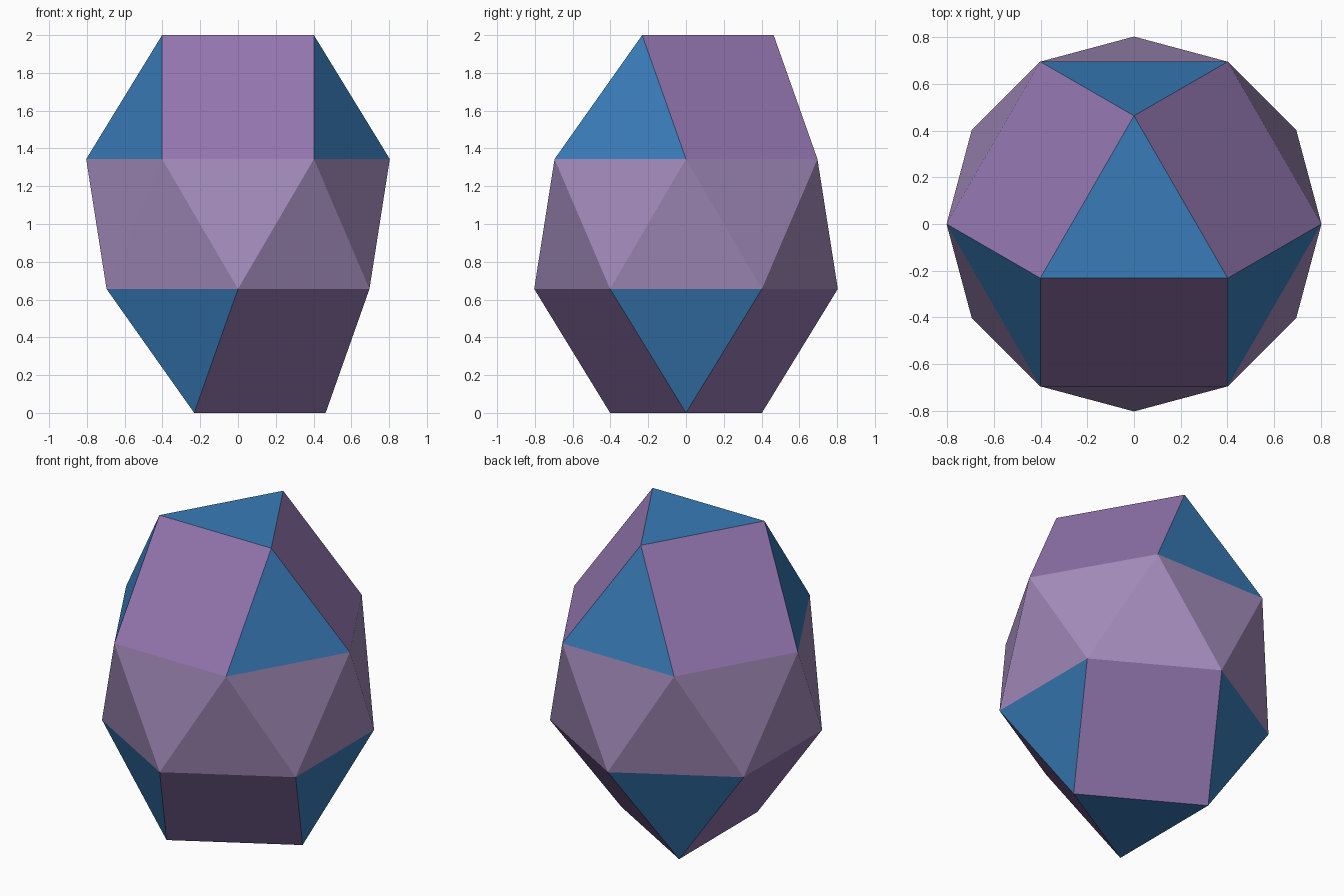
import bpy, bmesh
from math import sqrt, sin, cos, radians
from mathutils import Vector

if "Cube" in bpy.data.objects:
    bpy.data.objects.remove(bpy.data.objects["Cube"])

CUPOLA = sqrt(2 / 3)              # cupola height per unit edge
BAND = sqrt(sqrt(3) - 1)          # antiprism height per unit edge
EDGE = 2 / (2 * CUPOLA + BAND)    # scaled so the solid is 2 high
Z_LOW = EDGE * CUPOLA
Z_HIGH = 2 - Z_LOW


def material(name, rgb):
    mat = bpy.data.materials.new(name)
    mat.diffuse_color = (*rgb, 1)
    mat.use_nodes = True
    mat.node_tree.nodes["Principled BSDF"].inputs["Base Color"].default_value = mat.diffuse_color
    return mat


PURPLE = material("purple", (0.29, 0.18, 0.43))
BLUE = material("blue", (0.04, 0.20, 0.48))
MAUVE = material("mauve", (0.37, 0.26, 0.50))


def ring(count, start, z):
    """Regular polygon with side EDGE."""
    r = EDGE / (2 * sin(radians(180 / count)))
    return [Vector((r * cos(radians(start + 360 * i / count)),
                    r * sin(radians(start + 360 * i / count)), z))
            for i in range(count)]


def shell(name, faces, mats):
    """Flat-faced object from (corner list, material index), facing outward."""
    bm = bmesh.new()
    for corners, mat in faces:
        face = bm.faces.new([bm.verts.new(c) for c in corners])
        face.material_index = mat
        face.normal_update()
        if face.normal.dot(face.calc_center_median() - Vector((0, 0, 1))) < 0:
            face.normal_flip()
    bmesh.ops.remove_doubles(bm, verts=bm.verts, dist=1e-4)
    mesh = bpy.data.meshes.new(name)
    bm.to_mesh(mesh)
    bm.free()
    for m in mats:
        mesh.materials.append(m)
    bpy.context.collection.objects.link(bpy.data.objects.new(name, mesh))


def cupola(name, start, z_cap, z_rim):
    """Triangle cap joined to a hexagon rim by squares and triangles."""
    tri = ring(3, start, z_cap)
    rim = ring(6, start - 30, z_rim)
    faces = [(tri, 1)]
    for i in range(3):
        a, b = tri[i], tri[(i + 1) % 3]
        p, q, r = rim[2 * i], rim[2 * i + 1], rim[(2 * i + 2) % 6]
        faces += [([a, p, q], 1), ([a, q, r, b], 0)]
    shell(name, faces, [PURPLE, BLUE])


# Top and bottom cupolas, turned 30 degrees against each other
cupola("upper_cupola", 90, 2, Z_HIGH)
cupola("lower_cupola", 0, 0, Z_LOW)

# Middle band of twelve alternating triangles
high, low = ring(6, 0, Z_HIGH), ring(6, 30, Z_LOW)
band = []
for i in range(6):
    j = (i + 1) % 6
    band += [([high[i], low[i], high[j]], 0), ([low[i], low[j], high[j]], 0)]
shell("middle_band", band, [MAUVE])
